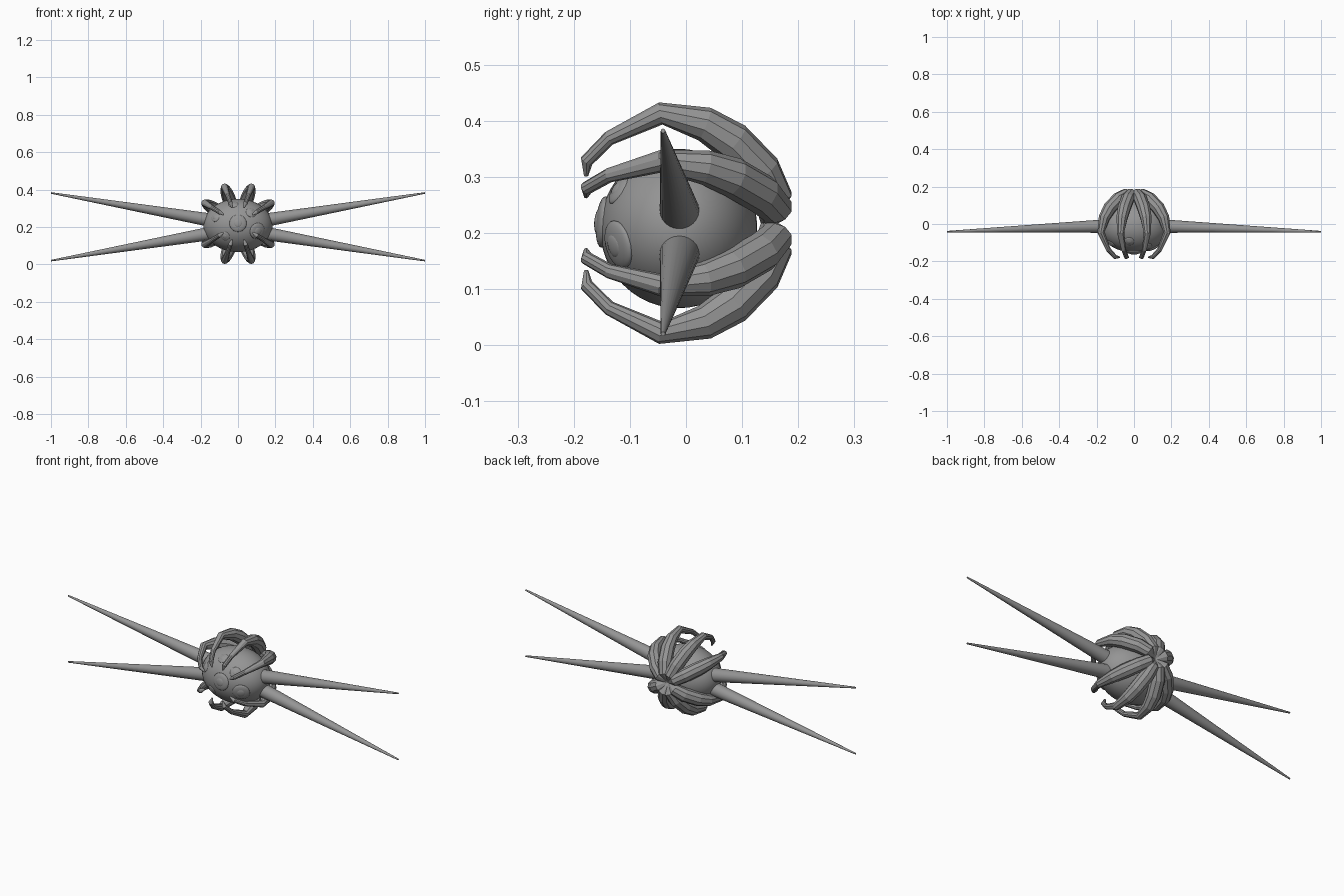
import bpy, math
from mathutils import Vector

cube = bpy.data.objects.get("Cube")
if cube:
    bpy.data.objects.remove(cube)

grey = bpy.data.materials.new("plain_grey")
grey.use_nodes = True
grey.diffuse_color = (0.3, 0.3, 0.3, 1)
grey.node_tree.nodes["Principled BSDF"].inputs["Base Color"].default_value = (0.3, 0.3, 0.3, 1)

CENTRE = Vector((0, -0.013, 0.208))
RADII = Vector((0.185, 0.14, 0.142))
LEG_Z = 0.2175


def finish(name, smooth=True):
    ob = bpy.context.object
    ob.name = name
    ob.data.materials.append(grey)
    if smooth:
        bpy.ops.object.shade_smooth_by_angle(angle=math.radians(40))
    return ob


def ball(name, location, scale, rotation=(0, 0, 0), segments=32):
    bpy.ops.mesh.primitive_uv_sphere_add(segments=segments, ring_count=segments // 2,
                                         radius=1, location=location, rotation=rotation)
    bpy.context.object.scale = scale
    return finish(name)


def spike(name, base, tip, r1, r2):
    axis = tip - base
    bpy.ops.mesh.primitive_cone_add(vertices=24, radius1=r1, radius2=r2, depth=axis.length,
                                    location=(base + tip) / 2,
                                    rotation=axis.to_track_quat('Z', 'Y').to_euler())
    return finish(name)


def leg(name, angle, profile, sides=10):
    # Tapered tube whose centreline lies in a plane through the y axis
    out = Vector((math.sin(angle), 0, math.cos(angle)))
    side = Vector((math.cos(angle), 0, -math.sin(angle)))
    path = [Vector((0, y, LEG_Z)) + out * r for y, r, _ in profile]
    verts, faces = [], []
    for i, p in enumerate(path):
        before, after = path[max(i - 1, 0)], path[min(i + 1, len(path) - 1)]
        up = side.cross((after - before).normalized())
        for k in range(sides):
            a = 2 * math.pi * k / sides
            verts.append(p + (side * math.cos(a) + up * math.sin(a)) * profile[i][2])
    for i in range(len(path) - 1):
        for k in range(sides):
            j = (k + 1) % sides
            faces.append((i * sides + k, i * sides + j, (i + 1) * sides + j, (i + 1) * sides + k))
    faces.append(tuple(reversed(range(sides))))
    faces.append(tuple(range(len(verts) - sides, len(verts))))
    mesh = bpy.data.meshes.new(name)
    mesh.from_pydata(verts, [], faces)
    ob = bpy.data.objects.new(name, mesh)
    bpy.context.collection.objects.link(ob)
    bpy.ops.object.select_all(action='DESELECT')
    bpy.context.view_layer.objects.active = ob
    ob.select_set(True)
    bpy.ops.object.mode_set(mode='EDIT')
    bpy.ops.mesh.select_all(action='SELECT')
    bpy.ops.mesh.normals_make_consistent(inside=False)
    bpy.ops.object.mode_set(mode='OBJECT')
    finish(name, smooth=False)


# Round body
ball("body", CENTRE, RADII, segments=48)

# Long side spikes, two on each side
for sx, side in ((1, "left"), (-1, "right")):
    for sz, level in ((1, "upper"), (-1, "lower")):
        spike(f"{level}_{side}_spike", Vector((sx * 0.15, -0.011, 0.201 + sz * 0.036)),
              Vector((sx, -0.041, 0.201 + sz * 0.181)), 0.036, 0.004)

# Eight curled legs: (y, distance from the axis, thickness)
PROFILE = [(-0.178, 0.09, 0.004), (-0.177, 0.118, 0.012), (-0.137, 0.161, 0.013),
           (-0.045, 0.208, 0.02), (0.033, 0.188, 0.031), (0.083, 0.155, 0.036),
           (0.135, 0.098, 0.036), (0.158, 0.052, 0.032), (0.144, 0.004, 0.012)]
for sx, side in ((1, "left"), (-1, "right")):
    for degrees, place in ((20, "upper_inner"), (58, "upper_outer"),
                           (122, "lower_outer"), (160, "lower_inner")):
        leg(f"{place}_{side}_leg", sx * math.radians(degrees), PROFILE)

# Domed eyes with raised pupils on the front: (x, z, radius)
EYES = [(0, 0.22, 0.046), (0.105, 0.178, 0.044), (0.07, 0.278, 0.028),
        (-0.025, 0.322, 0.026), (-0.122, 0.252, 0.025), (-0.07, 0.15, 0.026)]
for n, (x, z, r) in enumerate(EYES, 1):
    dx, dz = x / RADII.x, (z - CENTRE.z) / RADII.z
    dy = -math.sqrt(1 - dx * dx - dz * dz)
    spot = CENTRE + Vector((dx * RADII.x, dy * RADII.y, dz * RADII.z))
    normal = Vector((dx / RADII.x, dy / RADII.y, dz / RADII.z)).normalized()
    turn = normal.to_track_quat('Z', 'Y').to_euler()
    ball(f"eye_{n}", spot - normal * r * 0.12, (r, r, r * 0.3), turn, 24)
    ball(f"pupil_{n}", spot + normal * r * 0.08, (r * 0.5, r * 0.5, r * 0.16), turn, 16)
